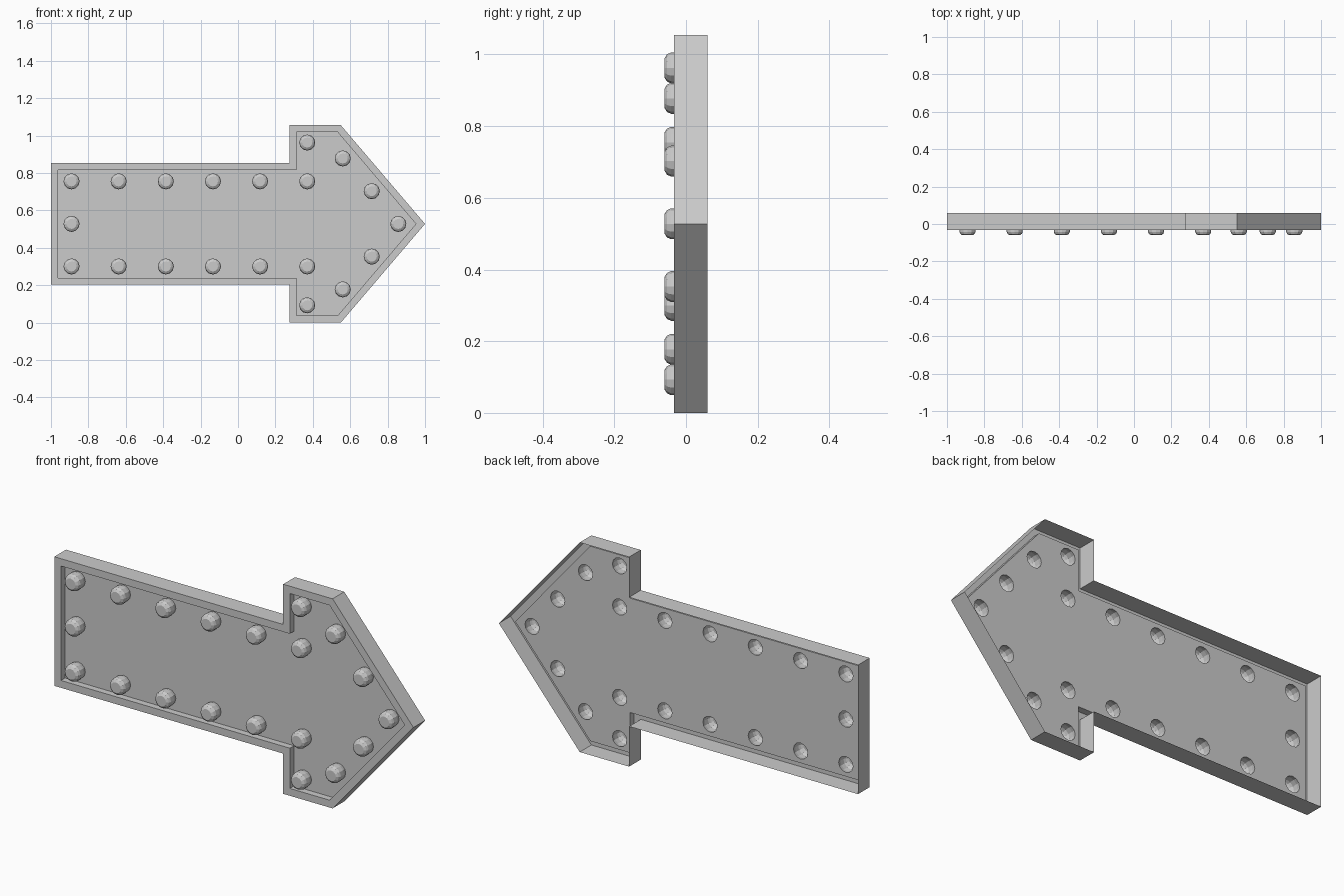
import bpy, bmesh, math
from mathutils import Vector

if "Cube" in bpy.data.objects:
    bpy.data.objects.remove(bpy.data.objects["Cube"])

MID = 0.5275                                   # height of the symmetry line
FRONT, PANEL, BACK = -0.033, 0.0, 0.06         # y of rim, sunken panel, open back
SIDES = 12


def finish(bm, name):
    mesh = bpy.data.meshes.new(name)
    bm.to_mesh(mesh)
    bm.free()
    ob = bpy.data.objects.new(name, mesh)
    bpy.context.collection.objects.link(ob)
    return ob


def ring(bm, pts, y):
    return [bm.verts.new((p[0], y, p[1])) for p in pts]


def bridge(bm, a, b):
    n = len(a)
    for i in range(n):
        j = (i + 1) % n
        bm.faces.new((a[i], a[j], b[j], b[i]))


def inset(pts, d):
    """Mitred inward offset of a counter-clockwise outline."""
    out = []
    for i, p in enumerate(pts):
        e0 = (p - pts[i - 1]).normalized()
        e1 = (pts[(i + 1) % len(pts)] - p).normalized()
        n0, n1 = Vector((-e0.y, e0.x)), Vector((-e1.y, e1.x))
        out.append(p + (n0 + n1) * d / (1 + n0.dot(n1)))
    return out


def circle(c, r):
    return [(c[0] + r * math.cos(t), c[1] + r * math.sin(t))
            for t in (2 * math.pi * i / SIDES for i in range(SIDES))]


# Arrow outline: lower half, tip, mirrored upper half
half = [(-1, -0.325), (0.275, -0.325), (0.275, -MID), (0.55, -MID)]
outline = [Vector((x, MID + z)) for x, z in
           half + [(1, 0)] + [(x, -z) for x, z in reversed(half)]]
inner = inset(outline, 0.037)

# Bulb positions: shaft rows, head edges, tail and tip
upper = [(-0.89 + 0.252 * i, 0.2275) for i in range(6)]
upper += [(0.37, 0.435), (0.56, 0.35), (0.715, 0.175)]
bulbs = [(x, MID + s * z) for x, z in upper for s in (1, -1)]
bulbs += [(-0.89, MID), (0.857, MID)]

# Frame: outer wall, front rim and recess wall, open at the back
bm = bmesh.new()
back, rim = ring(bm, outline, BACK), ring(bm, outline, FRONT)
lip, floor = ring(bm, inner, FRONT), ring(bm, inner, PANEL)
for a, b in ((back, rim), (rim, lip), (lip, floor)):
    bridge(bm, a, b)
finish(bm, "arrow_frame")

# Bulb profile (radius, y), from the panel hole to the flat front
profile = [(0.040, PANEL), (0.043, -0.018), (0.043, -0.042),
           (0.038, -0.053), (0.027, -0.06)]

# Sunken panel with a hole behind each bulb
bm = bmesh.new()
loops = [ring(bm, inner, PANEL)]
loops += [ring(bm, circle(c, profile[0][0]), PANEL) for c in bulbs]
edges = [bm.edges.new((lp[i - 1], lp[i])) for lp in loops for i in range(len(lp))]
bmesh.ops.triangle_fill(bm, use_beauty=True, use_dissolve=False,
                        edges=edges, normal=(0, -1, 0))
finish(bm, "sunken_panel")

# Bulbs: faceted hollow cups
bm = bmesh.new()
for c in bulbs:
    rings = [ring(bm, circle(c, r), y) for r, y in profile]
    for a, b in zip(rings, rings[1:]):
        bridge(bm, a, b)
    bm.faces.new(rings[-1])
finish(bm, "light_bulbs")
